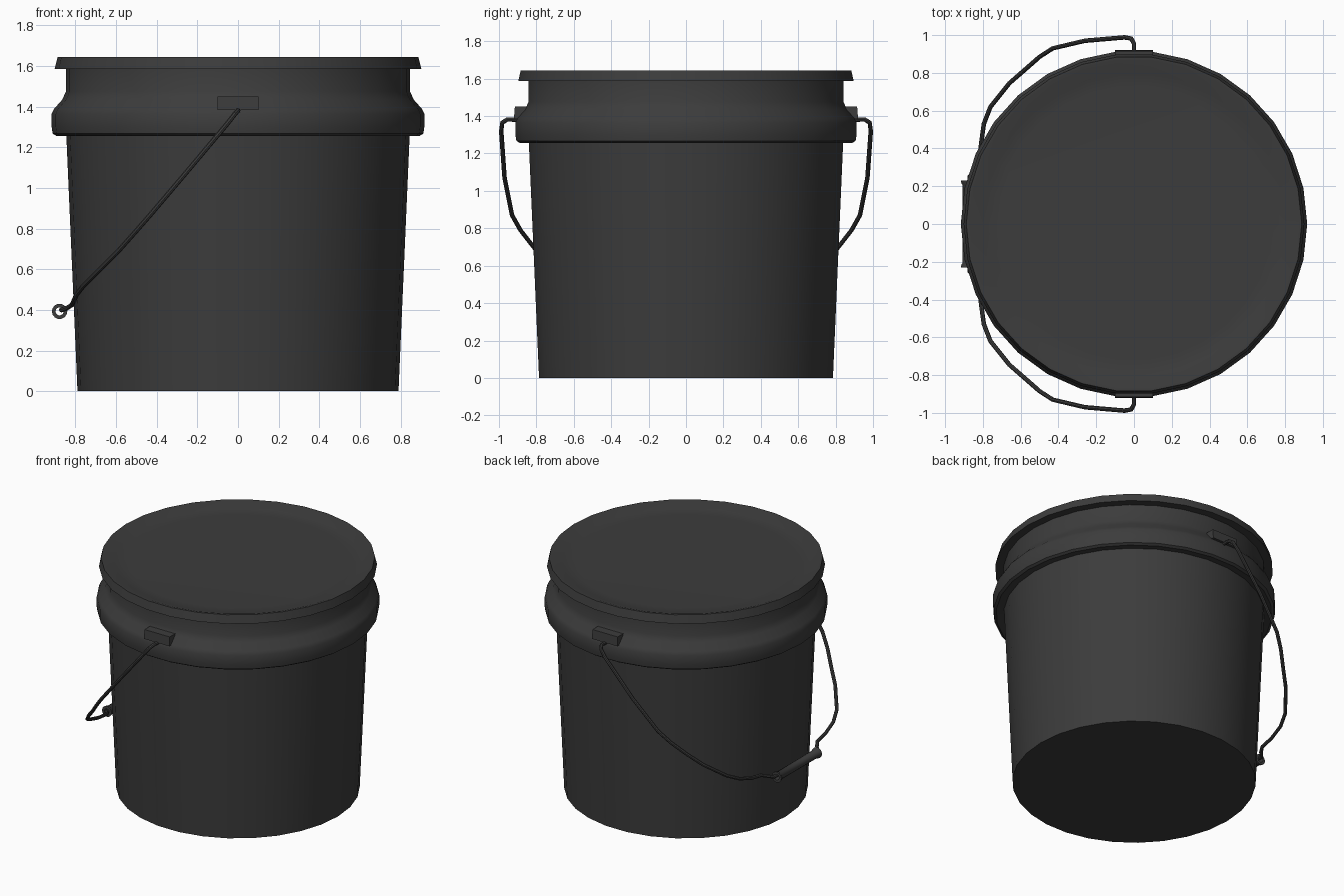
import bpy, bmesh, math
from math import cos, sin, pi, radians
from mathutils import Matrix

if "Cube" in bpy.data.objects:
    bpy.data.objects.remove(bpy.data.objects["Cube"])

mat = bpy.data.materials.new("black_plastic")
mat.diffuse_color = (0.045, 0.045, 0.045, 1)
mat.use_nodes = True
mat.node_tree.nodes["Principled BSDF"].inputs["Base Color"].default_value = mat.diffuse_color


def finish(obj, angle=None):
    obj.data.materials.append(mat)
    bpy.ops.object.select_all(action='DESELECT')
    obj.select_set(True)
    bpy.context.view_layer.objects.active = obj
    if angle:
        bpy.ops.object.shade_smooth_by_angle(angle=radians(angle))
    return obj


def mesh_object(name, bm, angle=None):
    bmesh.ops.recalc_face_normals(bm, faces=bm.faces)
    me = bpy.data.meshes.new(name)
    bm.to_mesh(me)
    bm.free()
    obj = bpy.data.objects.new(name, me)
    bpy.context.collection.objects.link(obj)
    return finish(obj, angle)


def lathe(name, profile, sides, angle=35, closed=False, matrix=Matrix()):
    """Revolve (radius, height) points about z; radius 0 gives a pole."""
    bm = bmesh.new()
    rings = []
    for r, z in profile:
        n = sides if r > 0 else 1
        rings.append([bm.verts.new((r * cos(2 * pi * i / sides), r * sin(2 * pi * i / sides), z))
                      for i in range(n)])
    pairs = list(zip(rings, rings[1:]))
    if closed:
        pairs.append((rings[-1], rings[0]))
    for a, b in pairs:
        for i in range(sides):
            j = (i + 1) % sides
            quad = [a[i % len(a)], a[j % len(a)], b[j % len(b)], b[i % len(b)]]
            bm.faces.new(list(dict.fromkeys(quad)))
    bm.transform(matrix)
    return mesh_object(name, bm, angle)


# Tapered body with the swollen collar and neck
lathe("bucket_body", [(0, 0), (0.79, 0), (0.845, 1.262), (0.895, 1.257), (0.912, 1.268),
                      (0.917, 1.30), (0.917, 1.365), (0.905, 1.39), (0.865, 1.435),
                      (0.847, 1.475), (0.847, 1.60)], 30)

# Lid with flared skirt and shallow recess
lathe("lid", [(0.847, 1.587), (0.902, 1.587), (0.888, 1.645), (0.872, 1.645),
              (0.80, 1.62), (0.72, 1.617), (0, 1.617)], 30)

# Handle lugs on the collar, front and back
for side, label in ((-1, "front"), (1, "back")):
    bm = bmesh.new()
    bmesh.ops.create_cube(bm, size=1)
    for v in bm.verts:
        top, outer = v.co.z > 0, v.co.y > 0
        v.co.x *= 0.2
        v.co.z = 1.45 if top else 1.385
        v.co.y = side * (0.915 if outer and top else 0.92 if outer else 0.82)
    mesh_object("handle_lug_" + label, bm)

# Wire handle: one half path, mirrored to the other side
half = [(0, 0.88, 1.38), (0, 0.955, 1.382), (-0.015, 0.982, 1.365), (-0.05, 0.988, 1.32),
        (-0.26, 0.97, 1.07), (-0.43, 0.93, 0.87), (-0.50, 0.885, 0.79), (-0.58, 0.815, 0.70),
        (-0.66, 0.745, 0.62), (-0.76, 0.62, 0.52), (-0.795, 0.53, 0.475), (-0.81, 0.42, 0.44),
        (-0.817, 0.32, 0.425), (-0.84, 0.28, 0.41), (-0.87, 0.25, 0.40)]
path = half + [(x, -y, z) for x, y, z in reversed(half)]
cu = bpy.data.curves.new("wire_handle", 'CURVE')
cu.dimensions = '3D'
cu.bevel_depth = 0.012
cu.bevel_resolution = 2
cu.use_fill_caps = True
sp = cu.splines.new('POLY')
sp.points.add(len(path) - 1)
for p, co in zip(sp.points, path):
    p.co = (*co, 1)
wire = bpy.data.objects.new("wire_handle", cu)
bpy.context.collection.objects.link(wire)
finish(wire)
bpy.ops.object.convert(target='MESH')
bpy.ops.object.shade_smooth_by_angle(angle=radians(40))

# Hollow grip with flared ends around the wire
lathe("grip", [(0.02, -0.23), (0.038, -0.23), (0.036, -0.215), (0.029, -0.205),
               (0.029, 0.205), (0.036, 0.215), (0.038, 0.23), (0.02, 0.23)], 14, closed=True,
      matrix=Matrix.Translation((-0.878, 0, 0.393)) @ Matrix.Rotation(pi / 2, 4, 'X'))
